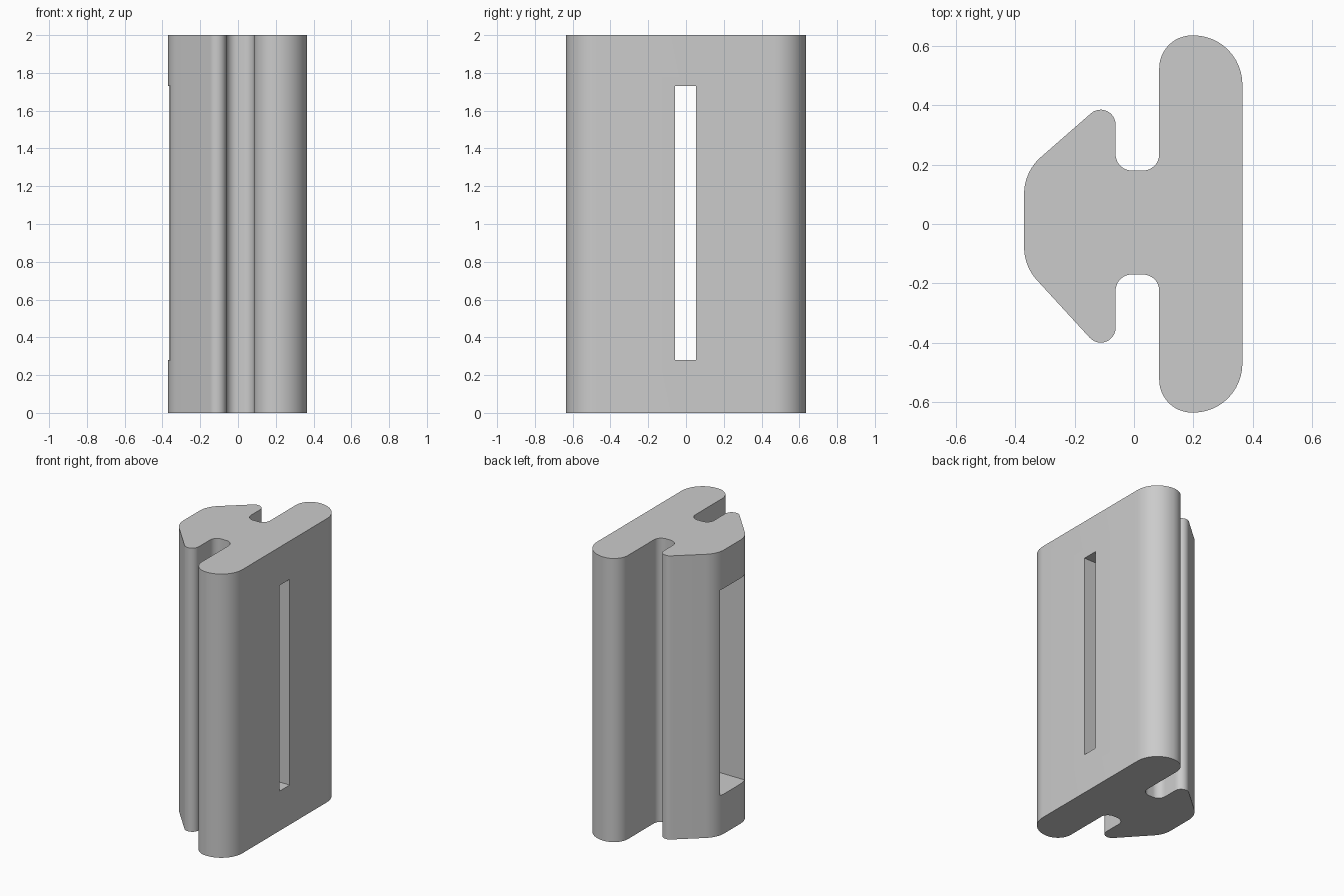
import bpy
import math
from mathutils import Vector

cube = bpy.data.objects.get("Cube")
if cube:
    bpy.data.objects.remove(cube, do_unlink=True)

HEIGHT = 2.0

grey = bpy.data.materials.new("plain grey")
grey.use_nodes = True
GREY = (0.6, 0.6, 0.6, 1)
grey.diffuse_color = GREY
grey.node_tree.nodes["Principled BSDF"].inputs["Base Color"].default_value = GREY


def fillet(prev, corner, after, radius, steps=12):
    """Points of an arc that rounds one corner of the outline."""
    p, c, n = Vector(prev), Vector(corner), Vector(after)
    a, b = (p - c).normalized(), (n - c).normalized()
    half = a.angle(b) / 2
    centre = c + (a + b).normalized() * (radius / math.sin(half))
    start = c + a * (radius / math.tan(half)) - centre
    end = c + b * (radius / math.tan(half)) - centre
    sweep = start.angle_signed(end)
    first = math.atan2(start.y, start.x)
    points = []
    for i in range(steps + 1):
        t = first - sweep * i / steps
        points.append((centre.x + radius * math.cos(t), centre.y + radius * math.sin(t)))
    return points


def prism(name, outline, z0, z1):
    """Extrude a counter-clockwise outline from z0 to z1."""
    n = len(outline)
    verts = [(x, y, z) for z in (z0, z1) for x, y in outline]
    faces = [list(range(n))[::-1], list(range(n, 2 * n))]
    faces += [(i, (i + 1) % n, (i + 1) % n + n, i + n) for i in range(n)]
    mesh = bpy.data.meshes.new(name)
    mesh.from_pydata(verts, [], faces)
    mesh.materials.append(grey)
    obj = bpy.data.objects.new(name, mesh)
    bpy.context.collection.objects.link(obj)
    return obj


# Outline corners (x, y, radius): wide plate, neck, hooked nose
corners = [
    (0.365, -0.635, 0.165), (0.365, 0.635, 0.165),
    (0.085, 0.635, 0.11), (0.085, 0.18, 0.055),
    (-0.062, 0.18, 0.055), (-0.062, 0.445, 0.05),
    (-0.37, 0.176, 0.165), (-0.37, -0.142, 0.165),
    (-0.062, -0.478, 0.05), (-0.062, -0.17, 0.055),
    (0.085, -0.17, 0.055), (0.085, -0.635, 0.11),
]
outline = []
for i, (x, y, r) in enumerate(corners):
    before, after = corners[i - 1], corners[(i + 1) % len(corners)]
    outline += fillet(before[:2], (x, y), after[:2], r)
body = prism("profile_body", outline, 0, HEIGHT)


# Stepped opening: wide pocket in the nose, narrow slot through the plate
def cut(name, x0, x1, y0, y1):
    box = prism(name, [(x0, y0), (x1, y0), (x1, y1), (x0, y1)], 0.28, 1.73)
    box.hide_render = True
    box.hide_set(True)
    mod = body.modifiers.new(name, "BOOLEAN")
    mod.operation = "DIFFERENCE"
    mod.solver = "EXACT"
    mod.object = box
    return box


cutters = [cut("pocket_cutter", -0.5, 0.08, -0.143, 0.143),
           cut("slot_cutter", 0.0, 0.5, -0.058, 0.054)]

bpy.ops.object.select_all(action="DESELECT")
body.select_set(True)
bpy.context.view_layer.objects.active = body
for mod in list(body.modifiers):
    bpy.ops.object.modifier_apply(modifier=mod.name)
for box in cutters:
    bpy.data.objects.remove(box, do_unlink=True)
bpy.ops.object.shade_smooth_by_angle(angle=math.radians(30))
